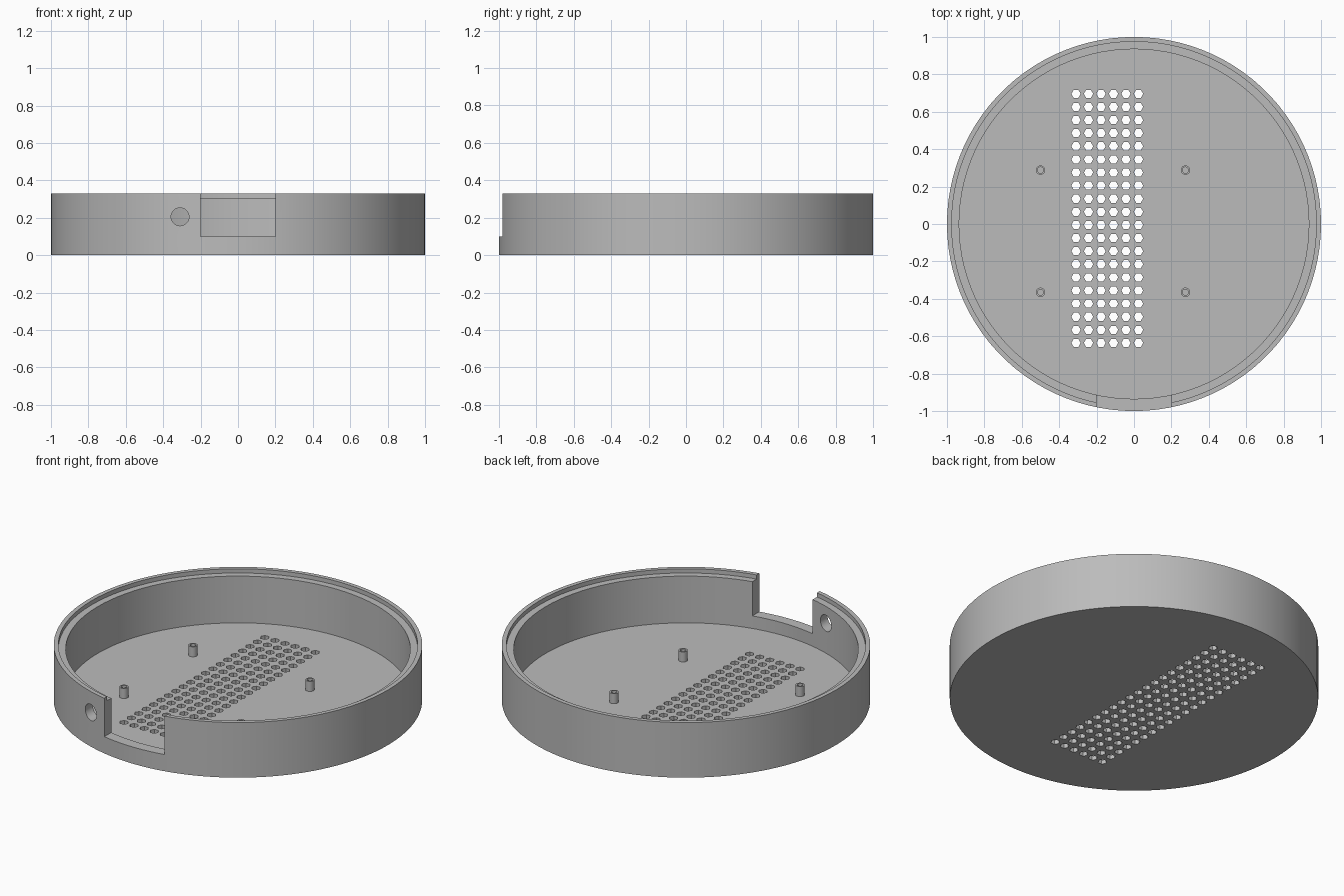
import bpy, bmesh, math
from mathutils import Matrix

cube = bpy.data.objects.get("Cube")
if cube:
    bpy.data.objects.remove(cube, do_unlink=True)

grey = bpy.data.materials.new("plain grey")
grey.use_nodes = True
COLOUR = (0.5, 0.5, 0.5, 1)
grey.diffuse_color = COLOUR
grey.node_tree.nodes["Principled BSDF"].inputs["Base Color"].default_value = COLOUR


def make_object(name, bm):
    bmesh.ops.recalc_face_normals(bm, faces=bm.faces)
    mesh = bpy.data.meshes.new(name)
    bm.to_mesh(mesh)
    bm.free()
    mesh.materials.append(grey)
    obj = bpy.data.objects.new(name, mesh)
    bpy.context.collection.objects.link(obj)
    return obj


def lathe(name, profile, sides, closed=False, at=(0, 0, 0)):
    """Spin (radius, z) points; ends are joined if closed, else capped."""
    bm = bmesh.new()
    rings = []
    for r, z in profile:
        angles = [2 * math.pi * i / sides for i in range(sides)]
        rings.append([bm.verts.new((at[0] + r * math.cos(a), at[1] + r * math.sin(a), at[2] + z))
                      for a in angles])
    pairs = list(zip(rings, rings[1:]))
    if closed:
        pairs.append((rings[-1], rings[0]))
    else:
        bm.faces.new(rings[0])
        bm.faces.new(rings[-1])
    for low, high in pairs:
        for i in range(sides):
            j = (i + 1) % sides
            bm.faces.new((low[i], low[j], high[j], high[i]))
    return make_object(name, bm)


def select_only(obj):
    bpy.ops.object.select_all(action='DESELECT')
    obj.select_set(True)
    bpy.context.view_layer.objects.active = obj


def cut(target, name, bm):
    cutter = make_object(name, bm)
    cutter.hide_render = True
    mod = target.modifiers.new(name, 'BOOLEAN')
    mod.operation, mod.solver, mod.object = 'DIFFERENCE', 'EXACT', cutter
    select_only(target)
    bpy.ops.object.modifier_apply(modifier=mod.name)
    bpy.data.objects.remove(cutter, do_unlink=True)


HEIGHT, FLOOR, LEDGE = 0.33, 0.025, 0.305
INNER, LIP = 0.935, 0.975

# Round tray with a stepped rim
tray = lathe("round_tray", [(1, 0), (1, HEIGHT), (LIP, HEIGHT), (LIP, LEDGE),
                            (INNER, LEDGE), (INNER, FLOOR)], 100)

# Notch in the front wall
bm = bmesh.new()
bmesh.ops.create_cube(bm, size=1, matrix=Matrix.Translation((0, -0.95, 0.35))
                      @ Matrix.Diagonal((0.4, 0.3, 0.5, 1)))
cut(tray, "notch_cutter", bm)

# Round cable hole beside the notch
bm = bmesh.new()
bmesh.ops.create_cone(bm, cap_ends=True, segments=32, radius1=0.048, radius2=0.048, depth=0.3,
                      matrix=Matrix.Translation((-0.31, -0.92, 0.205))
                      @ Matrix.Rotation(math.pi / 2, 4, 'X'))
cut(tray, "cable_hole_cutter", bm)

# Grid of six-sided vent holes through the floor
bm = bmesh.new()
for col in range(6):
    for row in range(20):
        place = Matrix.Translation((-0.31 + col * 0.0668, 0.696 - row * 0.0701, FLOOR / 2))
        bmesh.ops.create_cone(bm, cap_ends=True, segments=6, radius1=0.025, radius2=0.025,
                              depth=0.1, matrix=place @ Matrix.Rotation(math.pi / 2, 4, 'Z'))
cut(tray, "vent_cutter", bm)

# Four hollow mounting posts
parts = [tray]
for side, x in (("right", -0.5), ("left", 0.275)):
    for end, y in (("front", -0.365), ("back", 0.288)):
        parts.append(lathe(f"{end}_{side}_post",
                           [(0.025, -0.005), (0.025, 0.06), (0.016, 0.06), (0.016, -0.005)],
                           24, closed=True, at=(x, y, FLOOR)))

for part in parts:
    select_only(part)
    bpy.ops.object.shade_smooth_by_angle(angle=math.radians(30))
